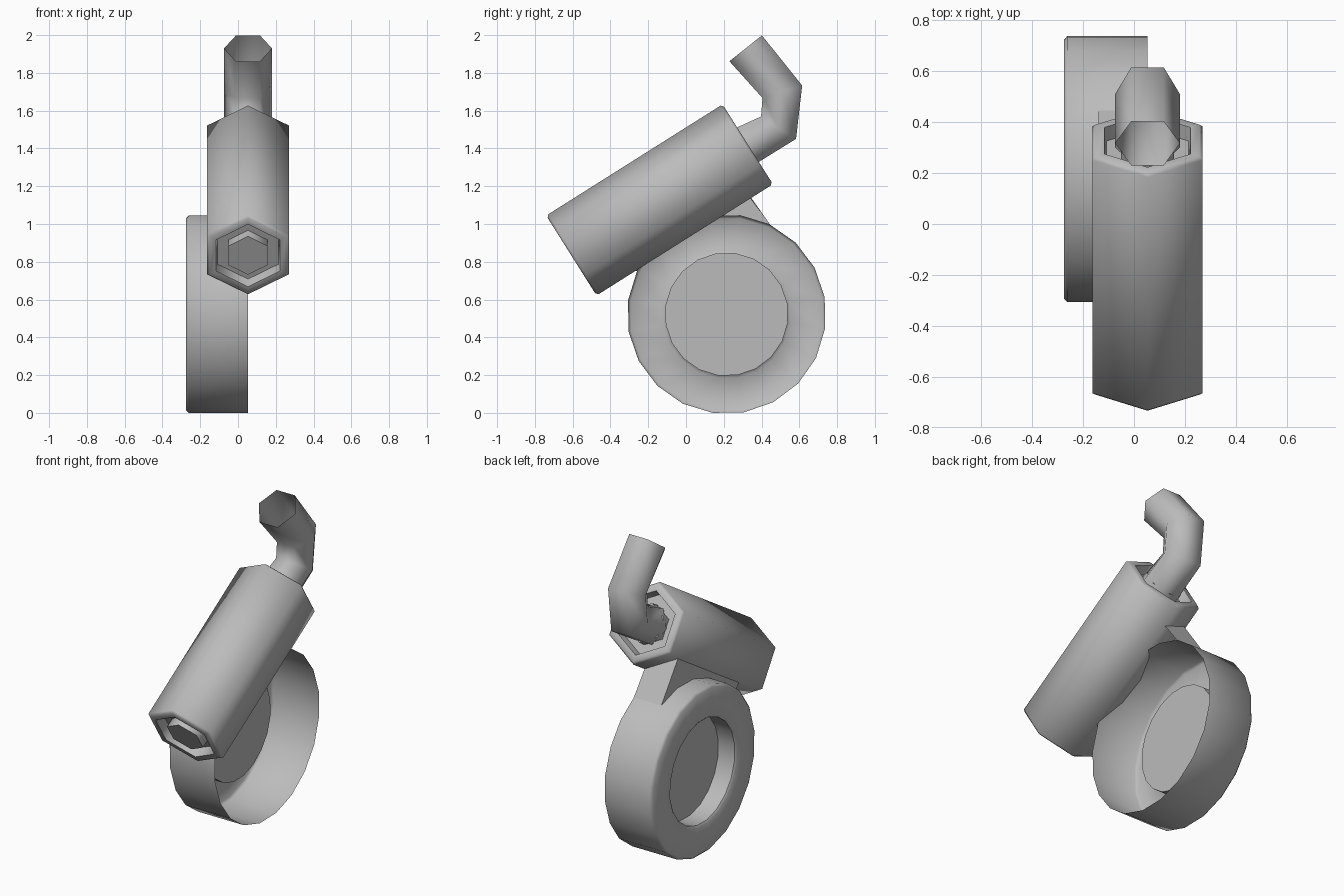
import bpy, bmesh
from math import cos, sin, pi, radians
from mathutils import Vector

cube = bpy.data.objects.get("Cube")
if cube:
    bpy.data.objects.remove(cube)

grey = bpy.data.materials.new("plain grey")
grey.use_nodes = True
grey.diffuse_color = (0.5, 0.5, 0.5, 1)
grey.node_tree.nodes["Principled BSDF"].inputs["Base Color"].default_value = (0.5, 0.5, 0.5, 1)

X = Vector((1, 0, 0))
MID = 0.053                                # sideways centre of barrel and pipe
FRONT = Vector((MID, -0.607, 0.833))       # barrel end centres
BACK = Vector((MID, 0.327, 1.422))
AXIS = (BACK - FRONT).normalized()
UP = X.cross(AXIS)                         # barrel's own up direction


def ring(centre, u, v, sides, phase=0.0):
    angles = [phase + 2 * pi * i / sides for i in range(sides)]
    return [centre + u * cos(a) + v * sin(a) for a in angles]


def loft(name, rows, closed=True, cap_start=False, cap_end=False, flip=False, smooth=65):
    """Skin a list of equal-length point rows."""
    bm = bmesh.new()
    grid = [[bm.verts.new(p) for p in row] for row in rows]
    n = len(rows[0])
    for a, b in zip(grid, grid[1:]):
        for i in range(n if closed else n - 1):
            j = (i + 1) % n
            bm.faces.new((a[i], a[j], b[j], b[i]))
    if cap_start:
        bm.faces.new(grid[0][::-1])
    if cap_end:
        bm.faces.new(grid[-1])
    if flip:
        bmesh.ops.reverse_faces(bm, faces=bm.faces[:])
    mesh = bpy.data.meshes.new(name)
    bm.to_mesh(mesh)
    bm.free()
    obj = bpy.data.objects.new(name, mesh)
    bpy.context.collection.objects.link(obj)
    mesh.materials.append(grey)
    bpy.ops.object.select_all(action='DESELECT')
    obj.select_set(True)
    bpy.context.view_layer.objects.active = obj
    bpy.ops.object.shade_smooth_by_angle(angle=radians(smooth))
    return obj


# Six-sided barrel: boss, recess and rim at both ends
half = [(0.0, 0.12), (0.06, 0.12), (0.06, 0.185), (0.0, 0.195), (0.0, 0.235), (0.012, 0.25)]
length = (BACK - FRONT).length
profile = half + [(length - d, r) for d, r in reversed(half)]
loft("barrel", [ring(FRONT + AXIS * d, X * r, UP * r, 6, pi / 2) for d, r in profile],
     cap_start=True, cap_end=True)

# Bent six-sided pipe with an open end: centre (y, z) and in-plane half direction
R = 0.127
path = [((0.30, 1.405), (0.533, -0.846)), ((0.49, 1.51), (0.83, -0.53)),
        ((0.51, 1.70), (0.95, 0.30)), ((0.316, 1.93), (0.78, 0.62))]
loft("bent_pipe", [ring(Vector((MID, *c)), X * R, Vector((0, *d)).normalized() * -R, 6)
                   for c, d in path], smooth=75)

# Drum: open on the left, dished face on the right
HUB = Vector((0, 0.215, 0.522))
DRUM_R, SIDES, PHASE = 0.527, 20, radians(10)
Y, Z = Vector((0, 1, 0)), Vector((0, 0, 1))
drum = [(0.053, DRUM_R), (-0.262, DRUM_R), (-0.275, DRUM_R - 0.015),
        (-0.275, 0.34), (-0.265, 0.327), (-0.15, 0.327)]
loft("drum", [ring(HUB + X * x, Y * r, Z * r, SIDES, PHASE) for x, r in drum],
     cap_end=True, flip=True, smooth=50).data.update()

# Bridge: a skirt rising from the drum wall to the underside of the barrel
WALL = -0.14
arc = [HUB + (Y * cos(a) + Z * sin(a)) * DRUM_R
       for a in (PHASE + radians(18) * i for i in range(3, 9))]
low = Vector((0, -0.27, 0.75))
high = Vector((0, 0.337, 1.14))
line = [high.lerp(low, i / 5) for i in range(6)]
lower = [arc[0] + X * MID] + [p + X * WALL for p in arc] + [arc[-1] + X * MID]
upper = [line[0] + X * MID] + [p + X * WALL + UP * 0.115 for p in line] + [line[-1] + X * MID]
loft("bridge", [lower, upper], closed=False, smooth=40)

# Make the cap winding of the drum agree with its walls
for obj in bpy.context.collection.objects:
    if obj.name == "drum":
        bm = bmesh.new()
        bm.from_mesh(obj.data)
        bmesh.ops.recalc_face_normals(bm, faces=bm.faces[:])
        bm.to_mesh(obj.data)
        bm.free()
